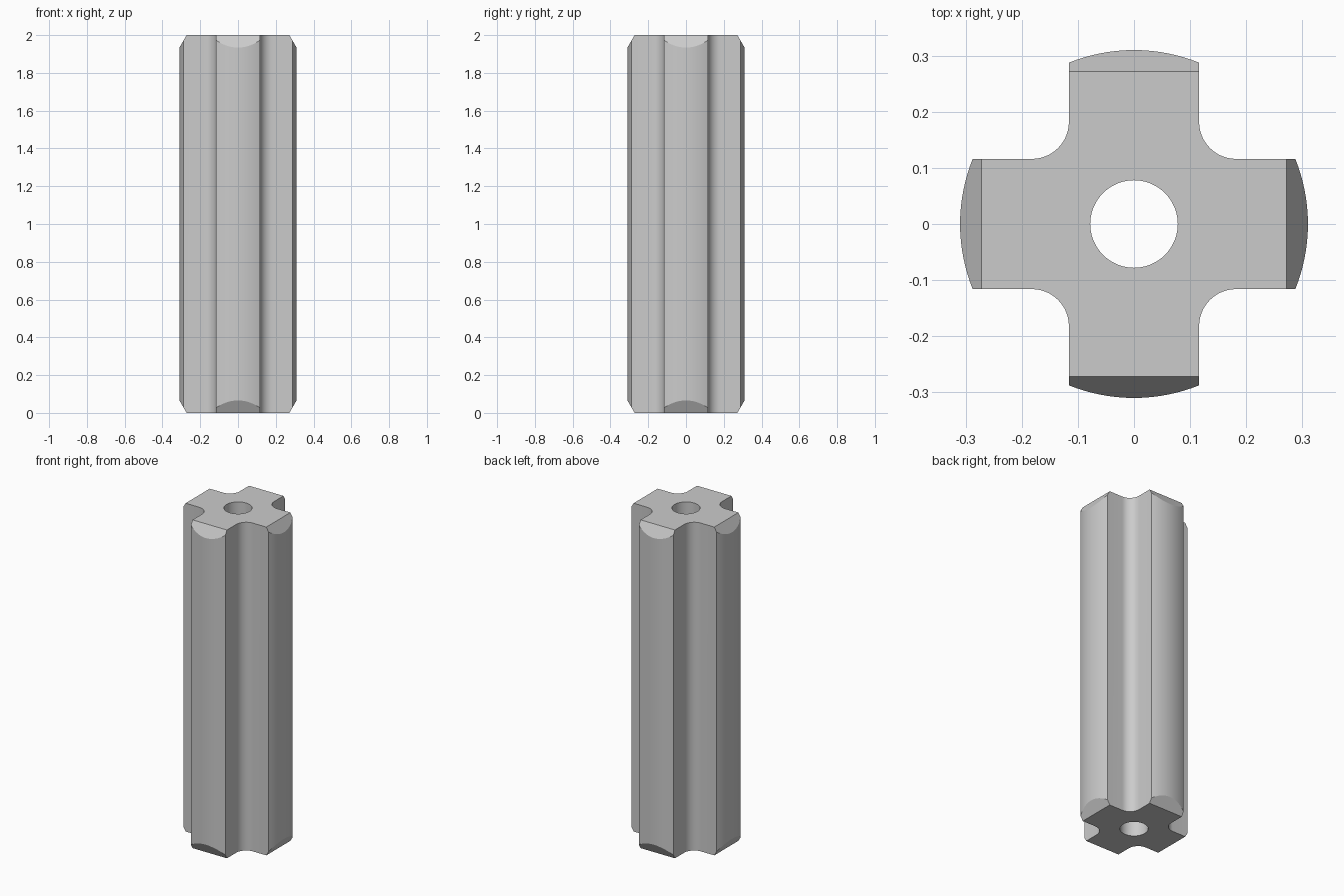
import bpy, bmesh, math
from mathutils import Matrix, Vector

cube = bpy.data.objects.get("Cube")
if cube:
    bpy.data.objects.remove(cube, do_unlink=True)

HEIGHT = 2.0
RADIUS = 0.31        # outer round of the arms
HALF_ARM = 0.116     # half the arm width
FILLET = 0.066       # inner corner radius
HOLE = 0.078         # bore radius
CHAMFER_IN, CHAMFER_DOWN = 0.038, 0.066


def arc(cx, cy, radius, start, end, steps):
    return [Vector((cx + radius * math.cos(start + (end - start) * i / steps),
                    cy + radius * math.sin(start + (end - start) * i / steps), 0))
            for i in range(steps + 1)]


def add_loop(bm, points):
    verts = [bm.verts.new(p) for p in points]
    return [bm.edges.new((v, verts[i - 1])) for i, v in enumerate(verts)]


# One arm tip and the fillet beside it, repeated four times
tip = math.asin(HALF_ARM / RADIUS)
corner = HALF_ARM + FILLET
quarter = arc(0, 0, RADIUS, -tip, tip, 16)
quarter += arc(corner, corner, FILLET, -math.pi / 2, -math.pi, 12)
outline = [Matrix.Rotation(k * math.pi / 2, 3, 'Z') @ p
           for k in range(4) for p in quarter]

# Cross section with bore, extruded to full height
bm = bmesh.new()
edges = add_loop(bm, outline)
edges += add_loop(bm, arc(0, 0, HOLE, 0, 2 * math.pi, 48)[:-1])
bmesh.ops.triangle_fill(bm, use_beauty=True, use_dissolve=False, edges=edges,
                        normal=(0, 0, 1))
extruded = bmesh.ops.extrude_face_region(bm, geom=bm.faces[:], use_keep_orig=True)
top = [g for g in extruded["geom"] if isinstance(g, bmesh.types.BMVert)]
bmesh.ops.translate(bm, verts=top, vec=(0, 0, HEIGHT))

# Flat chamfers on both ends of every arm
for k in range(4):
    turn = Matrix.Rotation(k * math.pi / 2, 3, 'Z')
    for z, side in ((0, -1), (HEIGHT, 1)):
        point = turn @ Vector((RADIUS - CHAMFER_IN, 0, z))
        normal = turn @ Vector((CHAMFER_DOWN, 0, side * CHAMFER_IN)).normalized()
        bmesh.ops.bisect_plane(bm, geom=bm.verts[:] + bm.edges[:] + bm.faces[:],
                               dist=1e-6, plane_co=point, plane_no=normal,
                               clear_outer=True)
        rim = [e for e in bm.edges if e.is_boundary]
        bmesh.ops.holes_fill(bm, edges=rim, sides=0)

bmesh.ops.recalc_face_normals(bm, faces=bm.faces[:])
mesh = bpy.data.meshes.new("splined_shaft")
bm.to_mesh(mesh)
bm.free()

shaft = bpy.data.objects.new("splined_shaft", mesh)
bpy.context.collection.objects.link(shaft)

# Single plain grey
colour = (0.6, 0.6, 0.6, 1)
grey = bpy.data.materials.new("plain_grey")
grey.use_nodes = True
grey.diffuse_color = colour
grey.node_tree.nodes["Principled BSDF"].inputs["Base Color"].default_value = colour
mesh.materials.append(grey)

bpy.context.view_layer.objects.active = shaft
shaft.select_set(True)
bpy.ops.object.shade_smooth_by_angle(angle=math.radians(20))
